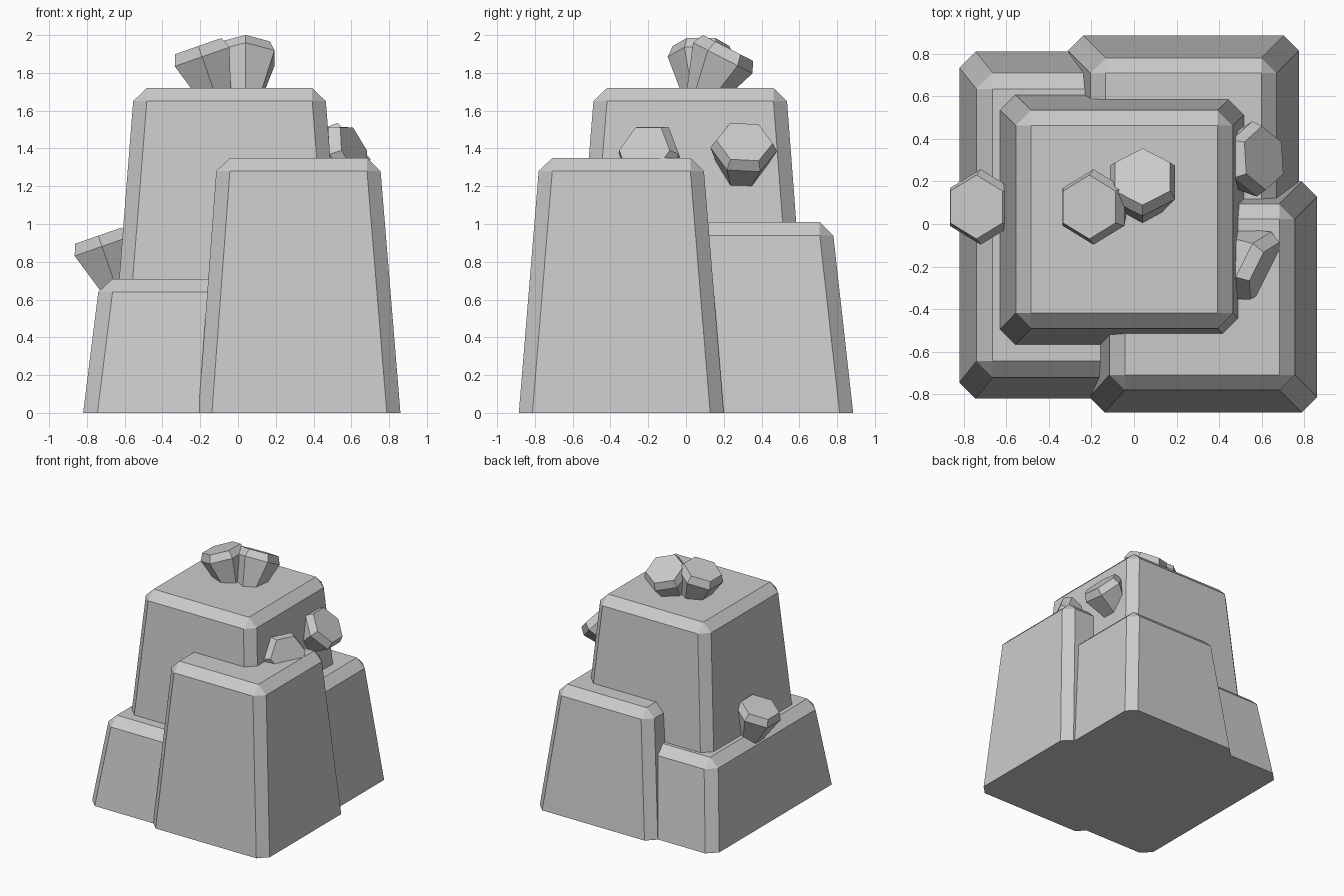
import bpy, bmesh, math
from mathutils import Vector

if "Cube" in bpy.data.objects:
    bpy.data.objects.remove(bpy.data.objects["Cube"])


def hull_object(name, points):
    """Flat-faced convex solid from a few rings of points."""
    mesh = bpy.data.meshes.new(name)
    bm = bmesh.new()
    for p in points:
        bm.verts.new(p)
    bmesh.ops.convex_hull(bm, input=bm.verts[:])
    bmesh.ops.dissolve_limit(bm, angle_limit=math.radians(1.5),
                             verts=bm.verts[:], edges=bm.edges[:])
    bmesh.ops.recalc_face_normals(bm, faces=bm.faces[:])
    bm.to_mesh(mesh)
    bm.free()
    obj = bpy.data.objects.new(name, mesh)
    bpy.context.collection.objects.link(obj)
    return obj


def octagon(x0, x1, y0, y1, c, z):
    pts = []
    for x, sx in ((x0, 1), (x1, -1)):
        for y, sy in ((y0, 1), (y1, -1)):
            pts += [(x + sx * c, y, z), (x, y + sy * c, z)]
    return pts


def block(name, base, shoulder, height, c=0.072):
    """Tapered block with chamfered uprights and top edges."""
    x0, x1, y0, y1 = shoulder
    top = [(x, y, height) for x in (x0 + c, x1 - c) for y in (y0 + c, y1 - c)]
    hull_object(name, octagon(*base, c, 0)
                + octagon(*shoulder, c, height - 0.07) + top)


def crystal(name, top, axis, roll=0):
    """Hexagonal crystal: bevelled cap, wide shoulder, narrow buried root."""
    a = Vector(axis).normalized()
    v = Vector((0, 1, 0))
    v = (v - a * v.dot(a)).normalized()
    u = v.cross(a)
    pts = []
    for depth, radius in ((0, 0.15), (0.06, 0.177), (0.40, 0.055)):
        for k in range(6):
            t = math.radians(60 * k + roll)
            pts.append(Vector(top) - a * depth
                       + (v * math.cos(t) + u * math.sin(t)) * radius)
    hull_object(name, pts)


# Rock blocks: base and shoulder extents (x0, x1, y0, y1), then height
block("front_right_rock", (-0.21, 0.86, -0.885, 0.20),
      (-0.115, 0.755, -0.78, 0.095), 1.35)
block("back_right_rock", (-0.31, 0.775, -0.20, 0.885),
      (-0.205, 0.67, -0.09, 0.78), 1.01)
block("left_rock", (-0.82, 0.60, -0.82, 0.81),
      (-0.74, 0.52, -0.72, 0.71), 0.71, 0.076)
block("central_rock", (-0.685, 0.595, -0.625, 0.66),
      (-0.555, 0.465, -0.49, 0.535), 1.72)

# Crystals: centre of the cap and growth direction
crystal("top_crystal_back", (0.04, 0.222, 1.932), (0, 0.46, 0.89))
crystal("top_crystal_left", (-0.21, 0.08, 1.942), (-0.33, 0, 0.945))
crystal("left_crystal", (-0.74, 0.08, 0.938), (-0.33, 0, 0.945))
crystal("right_crystal_back", (0.61, 0.31, 1.435), (0.74, 0.08, 0.67))
crystal("right_crystal_front", (0.615, -0.22, 1.39), (0.80, -0.40, 0.33), 10)
